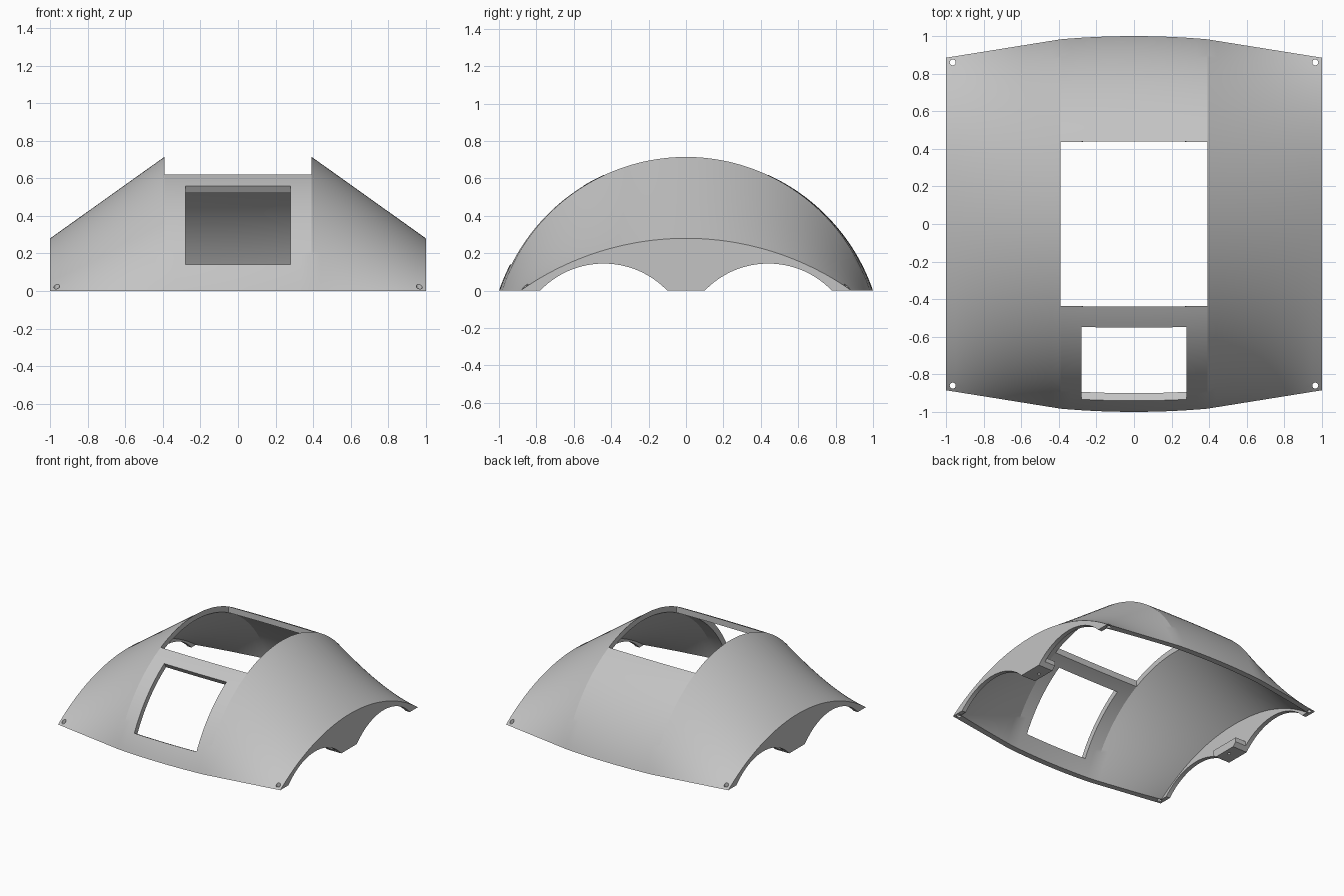
import bpy, bmesh, math

if "Cube" in bpy.data.objects:
    bpy.data.objects.remove(bpy.data.objects["Cube"])

grey = bpy.data.materials.new("light_grey")
grey.use_nodes = True
grey.diffuse_color = (0.55, 0.55, 0.55, 1)
grey.node_tree.nodes["Principled BSDF"].inputs["Base Color"].default_value = (0.55, 0.55, 0.55, 1)

RIDGE, WINDOW = 0.39, 0.28      # half widths of the roof opening and the window
END_Y, END_Z = 0.885, 0.28      # half span and height of the end arcs


def finish(name, bm):
    bmesh.ops.recalc_face_normals(bm, faces=bm.faces)
    mesh = bpy.data.meshes.new(name)
    bm.to_mesh(mesh)
    bm.free()
    mesh.materials.append(grey)
    ob = bpy.data.objects.new(name, mesh)
    bpy.context.collection.objects.link(ob)
    return ob


def activate(ob):
    bpy.ops.object.select_all(action='DESELECT')
    ob.select_set(True)
    bpy.context.view_layer.objects.active = ob


def smooth(ob):
    activate(ob)
    bpy.ops.object.shade_smooth_by_angle(angle=math.radians(14))


def drill(ob, places, radius, depth):
    """Cut vertical round holes at the given places."""
    bm = bmesh.new()
    for x, y in places:
        geo = bmesh.ops.create_cone(bm, cap_ends=True, segments=16, radius1=radius,
                                    radius2=radius, depth=depth)
        bmesh.ops.translate(bm, verts=geo["verts"], vec=(x, y, 0))
    cutter = finish("hole_cutter", bm)
    cutter.hide_render = True
    mod = ob.modifiers.new("holes", 'BOOLEAN')
    mod.operation, mod.solver, mod.object = 'DIFFERENCE', 'EXACT', cutter
    activate(ob)
    bpy.ops.object.modifier_apply(modifier=mod.name)
    bpy.data.objects.remove(cutter)


def section(x):
    """Radius and centre height of the arc at station x."""
    a = abs(x)
    if a <= RIDGE:
        span, top = 1 - 0.017 * (a / RIDGE) ** 2, 0.715
    else:
        t = (a - RIDGE) / (1 - RIDGE)
        span, top = 0.983 + (END_Y - 0.983) * t, 0.715 + (END_Z - 0.715) * t
    r = (span * span + top * top) / (2 * top)
    return r, top - r


def point(x, u, inset):
    r, c = section(x)
    r -= inset
    ang = u * math.acos(-c / r)
    return x, r * math.sin(ang), max(0, r * math.cos(ang) + c)


def spread(stops, counts):
    out = [stops[0]]
    for a, b, n in zip(stops, stops[1:], counts):
        out += [a + (b - a) * k / n for k in range(1, n + 1)]
    return out


def mirrored(vals):
    return [-v for v in reversed(vals[1:])] + vals


# Curved shell: outer and inner skins on one grid, leaving the openings out
counts = [14, 4, 20, 6]
outer_u = mirrored(spread([0, 0.346, 0.442, 0.884, 1], counts))
inner_u = mirrored(spread([0, 0.367, 0.447, 0.895, 1], counts))
xs = mirrored(spread([0, WINDOW, RIDGE, 1], [5, 2, 12]))
cells = set()
for i in range(len(xs) - 1):
    for j in range(len(outer_u) - 1):
        x = abs(xs[i] + xs[i + 1]) / 2
        u = (outer_u[j] + outer_u[j + 1]) / 2
        roof = x < RIDGE and abs(u) < 0.346
        window = x < WINDOW and -0.884 < u < -0.442
        if not (roof or window):
            cells.add((i, j))

bm = bmesh.new()
cache = {}


def vert(i, j, inner):
    key = (i, j, inner)
    if key not in cache:
        thick = 0.045 if abs(xs[i]) <= RIDGE else 0.045 - 0.012 * (abs(xs[i]) - RIDGE) / (1 - RIDGE)
        u = inner_u[j] if inner else outer_u[j]
        cache[key] = bm.verts.new(point(xs[i], u, thick if inner else 0))
    return cache[key]


for i, j in sorted(cells):
    ring = [(i, j), (i + 1, j), (i + 1, j + 1), (i, j + 1)]
    bm.faces.new([vert(*p, False) for p in ring])
    bm.faces.new([vert(*p, True) for p in reversed(ring)])
    beside = [(i, j - 1), (i + 1, j), (i, j + 1), (i - 1, j)]
    for k, cell in enumerate(beside):
        if cell not in cells:
            p, q = ring[k], ring[(k + 1) % 4]
            bm.faces.new([vert(*q, False), vert(*p, False), vert(*p, True), vert(*q, True)])
shell = finish("curved_shell", bm)
drill(shell, [(sx * 0.965, sy * 0.86) for sx in (-1, 1) for sy in (-1, 1)], 0.016, 0.3)
smooth(shell)


# End walls with two arches, and a foot block between the arches
def arch(y):
    d = abs(y) - 0.44
    return max(0, math.sqrt(max(0, 0.471 ** 2 - d * d)) - 0.326)


def wall_top(y):
    r, c = section(1)
    return max(math.sqrt(r * r - y * y) + c - 0.012, arch(y) + 0.004)


def slab(name, x0, x1, ys, top):
    """Solid between the arches below and a top line above."""
    bm = bmesh.new()
    rows = [[bm.verts.new(p) for p in ((x0, y, arch(y)), (x1, y, arch(y)),
                                       (x1, y, top(y)), (x0, y, top(y)))] for y in ys]
    for a, b in zip(rows, rows[1:]):
        for k in range(4):
            n = (k + 1) % 4
            bm.faces.new((a[k], a[n], b[n], b[k]))
    bm.faces.new(rows[0])
    bm.faces.new(rows[-1])
    return finish(name, bm)


for side, label in ((1, "left"), (-1, "right")):
    ys = mirrored(spread([0, 0.1, 0.78, 0.83], [2, 28, 2]))
    smooth(slab(label + "_end_wall", side * 0.965, side, ys, wall_top))
    ys = mirrored(spread([0, 0.1, 0.13], [1, 2]))
    foot = slab(label + "_foot", side * 0.87, side * 0.99, ys, lambda y: 0.065)
    drill(foot, [(side * 0.915, 0)], 0.012, 0.08)
    smooth(foot)
